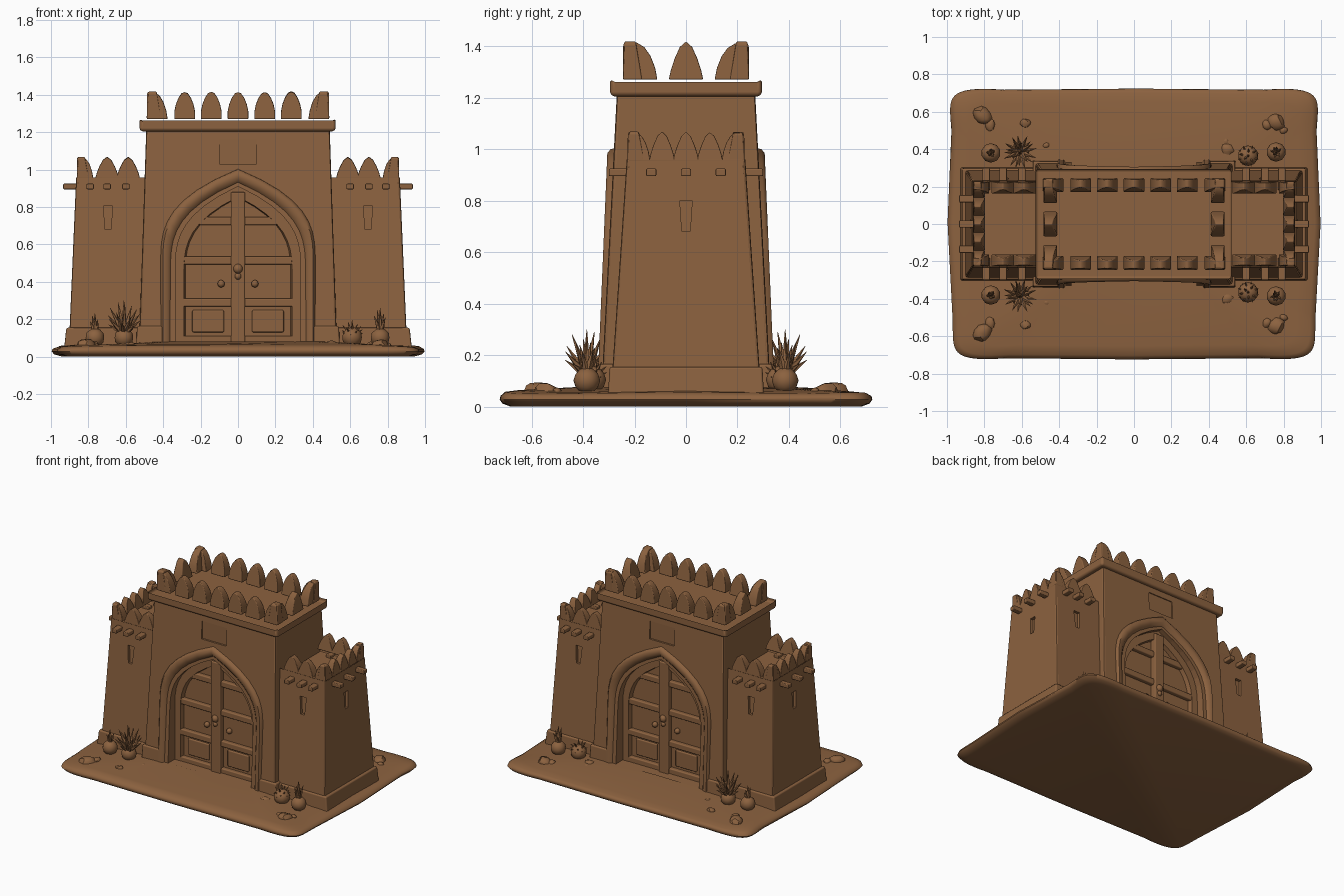
import bpy, bmesh, math, random
from mathutils import Matrix, Vector

if "Cube" in bpy.data.objects:
    bpy.data.objects.remove(bpy.data.objects["Cube"])

random.seed(4)
clay = bpy.data.materials.new("brown clay")
clay.diffuse_color = (0.262, 0.122, 0.050, 1)
clay.use_nodes = True
clay.node_tree.nodes["Principled BSDF"].inputs["Base Color"].default_value = clay.diffuse_color


def finish(name, bm, mirror="", bevel=0.0, angle=35):
    bmesh.ops.recalc_face_normals(bm, faces=bm.faces)
    me = bpy.data.meshes.new(name)
    bm.to_mesh(me)
    bm.free()
    ob = bpy.data.objects.new(name, me)
    bpy.context.collection.objects.link(ob)
    me.materials.append(clay)
    bpy.ops.object.select_all(action='DESELECT')
    ob.select_set(True)
    bpy.context.view_layer.objects.active = ob
    bpy.ops.object.shade_smooth_by_angle(angle=math.radians(angle))
    if bevel:
        m = ob.modifiers.new("bevel", 'BEVEL')
        m.width, m.segments, m.limit_method = bevel, 2, 'ANGLE'
        m.angle_limit = math.radians(35)
        m.harden_normals = True
    if mirror:
        m = ob.modifiers.new("mirror", 'MIRROR')
        m.use_axis = ("x" in mirror, "y" in mirror, False)
        m.use_mirror_merge = False
    return ob


def frustum(bm, x0, x1, y0, y1, z0, z1, top=None):
    """Box whose upper rectangle may differ from the lower one."""
    a0, a1, b0, b1 = top or (x0, x1, y0, y1)
    lo = [bm.verts.new(p) for p in ((x0, y0, z0), (x1, y0, z0), (x1, y1, z0), (x0, y1, z0))]
    hi = [bm.verts.new(p) for p in ((a0, b0, z1), (a1, b0, z1), (a1, b1, z1), (a0, b1, z1))]
    bm.faces.new(lo[::-1])
    cap = bm.faces.new(hi)
    for i in range(4):
        j = (i + 1) % 4
        bm.faces.new((lo[i], lo[j], hi[j], hi[i]))
    return cap


def sink(bm, cap, width, depth):
    """Recess a roof behind its parapet."""
    bmesh.ops.inset_region(bm, faces=[cap], thickness=width)
    for v in cap.verts:
        v.co.z -= depth


def cut(ob, cutter):
    cutter.hide_render = True
    m = ob.modifiers.new("cut", 'BOOLEAN')
    m.operation, m.object, m.solver = 'DIFFERENCE', cutter, 'EXACT'
    bpy.context.view_layer.objects.active = ob
    for mod in list(ob.modifiers):
        bpy.ops.object.modifier_apply(modifier=mod.name)
    bpy.data.objects.remove(cutter)
    for p in ob.data.polygons:
        p.use_smooth = False


def arch(hw, spring, top, z0=0.04, n=9):
    right = [(hw, z0)] + [(hw * (1 - (i / n) ** 3), spring + (top - spring) * i / n) for i in range(n + 1)]
    return right + [(-x, z) for x, z in right[-2::-1]]


def sweep_arch(bm, rings):
    loops = [[bm.verts.new((x, y(z), z)) for x, z in arch(*a)] for a, y in rings]
    for p, q in zip(loops, loops[1:]):
        for i in range(len(p) - 1):
            bm.faces.new((p[i], p[i + 1], q[i + 1], q[i]))
    return loops


BULLET = [(-.5, 0), (-.49, .3), (-.42, .55), (-.3, .78), (-.15, .95), (0, 1), (.15, .95), (.3, .78), (.42, .55), (.49, .3), (.5, 0)]
POINTED = [(-.5, 0), (-.44, .25), (-.33, .55), (-.18, .85), (0, 1), (.18, .85), (.33, .55), (.44, .25), (.5, 0)]
CORNER = [(-.5, 0), (-.49, .93), (-.42, 1), (-.1, .97), (.12, .85), (.3, .62), (.43, .32), (.5, 0)]


def merlon(bm, pos, along, inward, w, h, d, corner=0, shape=BULLET):
    u, v = Vector(along), Vector(inward)
    prof = [(p * corner, z) for p, z in CORNER] if corner else shape
    k = random.uniform(.96, 1.0)
    front = [bm.verts.new(Vector(pos) + u * p * w + v * .006 * z + Vector((0, 0, z * h * k))) for p, z in prof]
    back = [bm.verts.new(Vector(pos) + u * p * w + v * d * (1 - .35 * z * z) + Vector((0, 0, z * h * k))) for p, z in prof]
    bm.faces.new(front)
    bm.faces.new(back[::-1])
    for i in range(len(prof)):
        j = (i + 1) % len(prof)
        bm.faces.new((front[i], front[j], back[j], back[i]))


# wavy ground slab
bm = bmesh.new()
N, prev = 128, None
for s, z in ((.94, 0), (.985, .012), (1, .028), (.995, .042), (.97, .054), (.9, .06), (.7, .068), (.45, .078)):
    ring = []
    for i in range(N):
        a = 2 * math.pi * i / N
        c, sn = math.cos(a), math.sin(a)
        x = math.copysign(abs(c) ** .12, c)
        y = math.copysign(abs(sn) ** .12, sn)
        px = x * (.985 + .015 * math.cos(5 * y + .6)) * s
        py = y * (.712 + .012 * math.cos(7.5 * x)) * s
        ring.append(bm.verts.new((px, py, z + (.004 * math.sin(9 * px + 7 * py) if z > .05 else 0))))
    if prev:
        for i in range(N):
            bm.faces.new((prev[i], prev[(i + 1) % N], ring[(i + 1) % N], ring[i]))
    else:
        bm.faces.new(ring[::-1])
    prev = ring
bm.faces.new(prev)
finish("ground_slab", bm, angle=60)

# central gatehouse with door recesses and plaques cut in
bm = bmesh.new()
frustum(bm, -.53, .53, -.33, .33, .04, 1.23, (-.49, .49, -.268, .268))
gate = finish("gatehouse", bm, bevel=.012)
bm = bmesh.new()
for s in (-1, 1):
    L = sweep_arch(bm, [((.335, .45, .91), lambda z: s * .5), ((.335, .45, .91), lambda z: s * .22)])
    bm.faces.new(L[0])
    bm.faces.new(L[1])
    bm.faces.new((L[0][0], L[0][-1], L[1][-1], L[1][0]))
    frustum(bm, -.10, .10, min(s * .265, s * .4), max(s * .265, s * .4), 1.03, 1.16)
cut(gate, finish("gate_cutter", bm))

# gatehouse footing
bm = bmesh.new()
frustum(bm, .38, .545, -.342, -.2, .04, .165, (.38, .54, -.335, -.2))
finish("gatehouse_footing", bm, "xy", .01)

# parapet band
bm = bmesh.new()
sink(bm, frustum(bm, -.527, .522, -.295, .295, 1.205, 1.28), .12, .045)
finish("parapet_band", bm, bevel=.018)

# gatehouse merlons
bm = bmesh.new()
xs = [-.432, -.285, -.143, 0, .143, .285, .432]
for s in (-1, 1):
    for i, x in enumerate(xs):
        merlon(bm, (x, s * .245, 1.27), (1, 0, 0), (0, -s, 0), .112, .15, .075, {0: 1, 6: -1}.get(i, 0))
    for y, c in ((-.178, 1), (0, 0), (.178, -1)):
        merlon(bm, (s * .485, y, 1.27), (0, 1, 0), (-s, 0, 0), .134, .15, .075, c, POINTED)
finish("gatehouse_merlons", bm, bevel=.008)

# moulded pointed arch around each door
bm = bmesh.new()
face = lambda o: (lambda z: -(.35 - .042 * z) + o)
sweep_arch(bm, [((.42, .5, 1.01), face(.06)), ((.412, .5, 1.0), face(.015)), ((.402, .5, .985), face(.003)),
                ((.375, .48, .955), face(.005)), ((.355, .46, .93), face(.03)),
                ((.335, .45, .905), lambda z: -.24), ((.335, .45, .905), lambda z: -.21)])
finish("arch_surround", bm, "y", angle=50)

# door frame, rails and centre post
bm = bmesh.new()
sweep_arch(bm, [((.34, .45, .91), lambda z: -.25), ((.29, .43, .855), lambda z: -.25), ((.28, .43, .85), lambda z: -.215)])
finish("door_frame", bm, "y")
bm = bmesh.new()
for z in (.09, .29, .515, .725):
    w = .31 * (1 - max(0, (z - .44) / .46) ** 3)
    frustum(bm, -w, w, -.248, -.21, z - .022, z + .022)
frustum(bm, -.038, .038, -.262, -.21, .06, .88)
finish("door_rails", bm, "y", .008)
bm = bmesh.new()
for s in (-1, 1):
    frustum(bm, s * .16 - .085, s * .16 + .085, -.232, -.21, .13, .25)
finish("door_raised_panels", bm, "y", .008)

# door handles and lock
bm = bmesh.new()
for x, z, r in ((-.09, .39, .02), (.09, .39, .02), (0, .47, .026), (0, .43, .018)):
    bmesh.ops.create_uvsphere(bm, u_segments=10, v_segments=7, radius=r, matrix=Matrix.Translation((x, -.228 - (.032 if x == 0 else 0), z)))
finish("door_handles", bm, "y", angle=60)

# side towers (right one built, left mirrored) with window slits
bm = bmesh.new()
sink(bm, frustum(bm, .48, .905, -.293, .293, .04, .965, (.48, .865, -.23, .23)), .075, .06)
tower = finish("side_tower", bm, bevel=.01)
bm = bmesh.new()
for s in (-1, 1):
    frustum(bm, .68, .71, s * .31 - .08, s * .31 + .08, .68, .805, (.67, .72, s * .3 - .08, s * .3 + .08))
frustum(bm, .855, 1, -.016, .016, .68, .8, (.85, 1, -.024, .024))
cut(tower, finish("window_cutter", bm))
m = tower.modifiers.new("mirror", 'MIRROR')
m.use_mirror_merge = False

# side tower footing
bm = bmesh.new()
frustum(bm, .5, .93, -.303, .303, .04, .155, (.5, .918, -.297, .297))
finish("side_tower_footing", bm, "x", .01)

# side tower merlons
bm = bmesh.new()
for s in (-1, 1):
    for x, w, c in ((.587, .125, 0), (.7, .125, 0), (.818, .088, -1)):
        merlon(bm, (x, s * .227, .955), (1, 0, 0), (0, -s, 0), w, .115, .065, c, POINTED)
for y, w, c in ((-.183, .088, 1), (-.093, .1, 0), (0, .1, 0), (.093, .1, 0), (.183, .088, -1)):
    merlon(bm, (.862, y, .955), (0, 1, 0), (-1, 0, 0), w, .115, .065, c, POINTED)
finish("side_tower_merlons", bm, "x", .005)

# protruding roof beams
bm = bmesh.new()
for s in (-1, 1):
    for x in (.60, .70, .79):
        a, b = sorted((s * .18, s * .3))
        frustum(bm, x - .02, x + .02, a, b, .895, .925)
for y in (-.135, 0, .135):
    frustum(bm, .8, .935, y - .02, y + .02, .895, .925)
finish("roof_beams", bm, "x", .006)


# desert plants: a bulb with a crown of pointed leaves
def plant(name, x, y, bulb, count, length, spread, up, leaf=.015):
    bm = bmesh.new()
    bmesh.ops.create_icosphere(bm, subdivisions=2, radius=bulb,
                               matrix=Matrix.Translation((x, y, .06 + bulb * .8)))
    for i in range(count):
        a = i * 2.4
        t = spread * math.sqrt(i / count)
        d = Vector((math.cos(a) * math.sin(t), math.sin(a) * math.sin(t), math.cos(t)))
        n = length * (1 - .55 * i / count)
        M = Matrix.Translation(Vector((x, y, .06 + up)) + d * n / 2) @ d.to_track_quat('Z', 'Y').to_matrix().to_4x4()
        bmesh.ops.create_cone(bm, cap_ends=True, segments=5, radius1=leaf, radius2=.001, depth=n, matrix=M)
    finish(name, bm, "y", angle=30)


plant("agave_left", -.61, -.385, .052, 20, .18, 1.1, .06, .02)
plant("bulb_plant_left", -.765, -.38, .052, 6, .10, .5, .07, .018)
plant("round_cactus_right", .61, -.365, .055, 24, .085, 1.8, .05)
plant("bulb_plant_right", .76, -.385, .052, 8, .13, .5, .07, .018)

# scattered rocks
bm = bmesh.new()
for x, y, r in ((-.81, -.58, .055), (-.77, -.53, .035), (-.58, -.54, .03), (.76, -.545, .05), (.71, -.53, .03),
                (-.47, -.42, .022), (.5, -.4, .04), (.49, -.44, .025), (.8, -.5, .022)):
    M = Matrix.Translation((x, y, .06)) @ Matrix.Rotation(random.random() * 6, 4, 'Z') @ Matrix.Diagonal((1, .8, .65, 1))
    for v in bmesh.ops.create_icosphere(bm, subdivisions=2, radius=r, matrix=M)["verts"]:
        v.co += Vector([random.uniform(-.08, .08) * r for _ in range(3)])
finish("rocks", bm, "y", angle=40)
